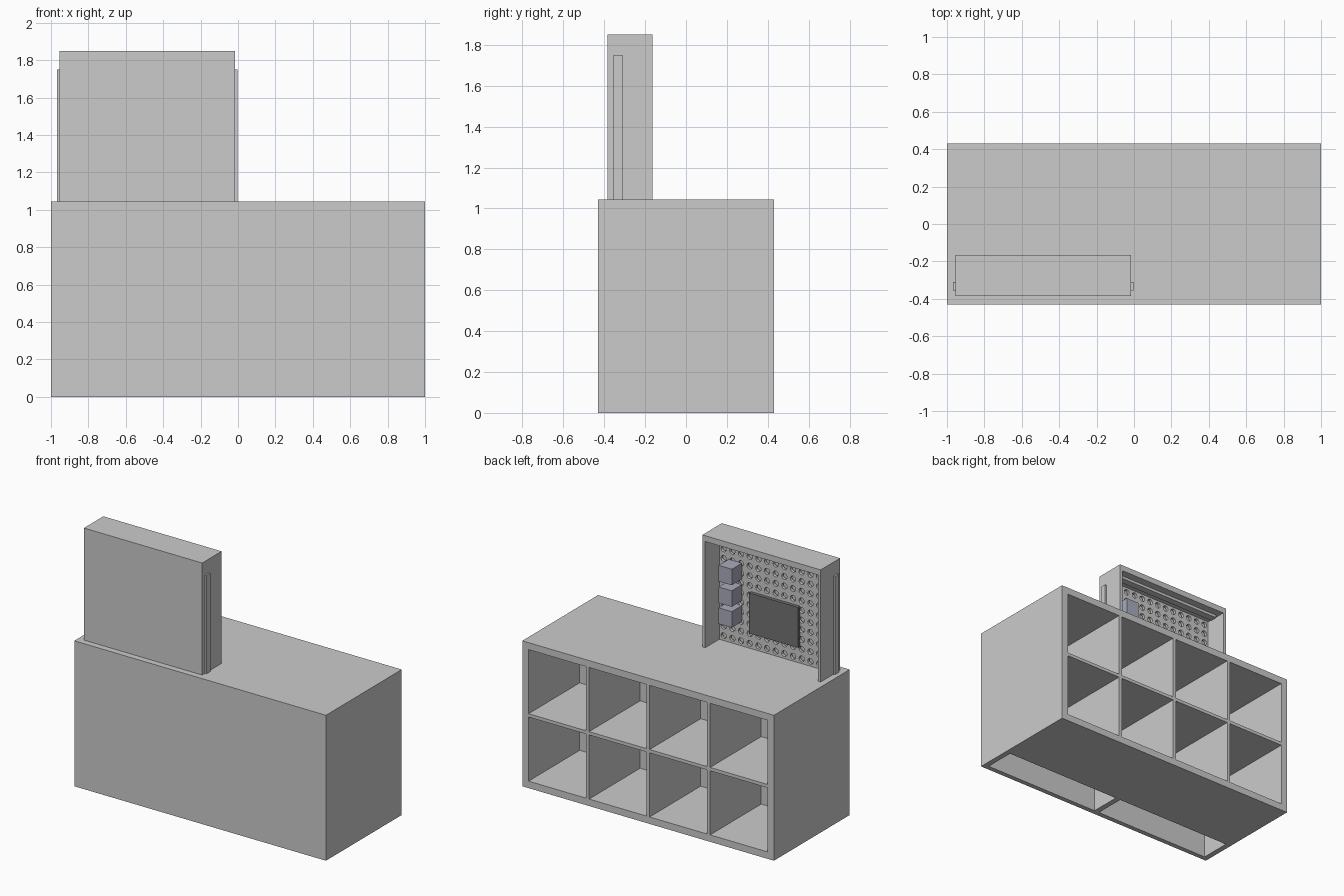
import bpy, bmesh, math
from mathutils import Vector

if "Cube" in bpy.data.objects:
    bpy.data.objects.remove(bpy.data.objects["Cube"])


def material(name, rgb):
    m = bpy.data.materials.new(name)
    m.diffuse_color = (*rgb, 1)
    m.use_nodes = True
    m.node_tree.nodes["Principled BSDF"].inputs["Base Color"].default_value = m.diffuse_color
    return m


GREY = material("light grey", (0.6, 0.6, 0.6))
DARK = material("dark grey", (0.17, 0.17, 0.17))
BLUE = material("blue grey", (0.40, 0.41, 0.50))


def finish(name, bm, mat):
    bmesh.ops.recalc_face_normals(bm, faces=bm.faces)
    me = bpy.data.meshes.new(name)
    bm.to_mesh(me)
    bm.free()
    ob = bpy.data.objects.new(name, me)
    bpy.context.collection.objects.link(ob)
    me.materials.append(mat)
    return ob


def boxes(name, spans, mat=GREY):
    """One object from boxes given as (x0, x1, y0, y1, z0, z1)."""
    bm = bmesh.new()
    for x0, x1, y0, y1, z0, z1 in spans:
        vs = bmesh.ops.create_cube(bm, size=1)["verts"]
        for v in vs:
            v.co = Vector(((x0 + x1) / 2 + v.co.x * (x1 - x0),
                           (y0 + y1) / 2 + v.co.y * (y1 - y0),
                           (z0 + z1) / 2 + v.co.z * (z1 - z0)))
    return finish(name, bm, mat)


def carve(ob, spans):
    """Cut box-shaped openings out of an object."""
    cutter = boxes("cutter", spans)
    cutter.hide_render = True
    mod = ob.modifiers.new("openings", "BOOLEAN")
    mod.operation = "DIFFERENCE"
    mod.solver = "EXACT"
    mod.object = cutter
    bpy.context.view_layer.objects.active = ob
    bpy.ops.object.modifier_apply(modifier=mod.name)
    bpy.data.objects.remove(cutter)


H = 1.045          # counter height
D = 0.43           # half depth

# Counter: eight cubbies at the back, two hollow bays open below at the front
rim, wall = 0.05, 0.024
cw = (2 - 2 * rim - 3 * wall) / 4
ch = (H - 2 * rim - wall) / 2
counter = boxes("counter", [(-1, 1, -D, D, 0, H)])
openings = []
for i in range(4):
    for k in range(2):
        x, z = -1 + rim + i * (cw + wall), rim + k * (ch + wall)
        openings.append((x, x + cw, -0.15, D + 0.1, z, z + ch))
for x0, x1 in ((-0.96, -0.02), (0.02, 0.96)):
    openings.append((x0, x1, -D + 0.035, -0.17, -0.1, H - 0.04))
carve(counter, openings)

# Display housing: thin shell open toward the back
X0, X1, Y0, Y1, TOP = -0.955, -0.015, -0.385, -0.165, 1.85
housing = boxes("display_housing", [(X0, X1, Y0, Y1, H, TOP)])
carve(housing, [(X0 + 0.022, X1 - 0.022, Y0 + 0.022, Y1 + 0.1, H - 0.1, TOP - 0.042)])

# Raised strips on both sides of the housing
boxes("side_strips", [(X0 - 0.012, X0, -0.355, -0.31, H, 1.75),
                      (X1, X1 + 0.012, -0.355, -0.31, H, 1.75)])

# Bar under the housing roof
boxes("roof_bar", [(X0 + 0.04, X1 - 0.04, -0.27, -0.22, TOP - 0.062, TOP - 0.042)])


# Pegboard: grid of square cells, each with a round through hole
def pegboard(x0, x1, z0, z1, yf, yb, cols, rows, r, n=16):
    bm = bmesh.new()
    dx, dz = (x1 - x0) / cols, (z1 - z0) / rows
    for c in range(cols):
        for w in range(rows):
            cx, cz = x0 + (c + 0.5) * dx, z0 + (w + 0.5) * dz
            rings = []
            for y, hole in ((yb, 0), (yb, 1), (yf, 1), (yf, 0)):
                ring = []
                for j in range(n):
                    a = 2 * math.pi * j / n
                    ca, sa = math.cos(a), math.sin(a)
                    m = max(abs(ca), abs(sa))
                    u, v = (r * ca, r * sa) if hole else (ca / m * dx / 2, sa / m * dz / 2)
                    ring.append(bm.verts.new((cx + u, y, cz + v)))
                rings.append(ring)
            for a, b in zip(rings, rings[1:]):
                for j in range(n):
                    k = (j + 1) % n
                    bm.faces.new((a[j], a[k], b[k], b[j]))
    bmesh.ops.remove_doubles(bm, verts=bm.verts, dist=1e-4)
    return finish("pegboard", bm, GREY)


PEG = -0.325       # back face of the pegboard
pegboard(X0 + 0.022, X1 - 0.022, H, TOP - 0.042, PEG - 0.02, PEG, 13, 11, 0.021)

# Dark screen and three small boxes mounted on the pegboard
boxes("screen", [(-0.68, -0.29, PEG, PEG + 0.025, 1.165, 1.455)], DARK)
boxes("small_boxes", [(-0.217, -0.112, PEG, PEG + 0.115, z, z + 0.115)
                      for z in (1.22, 1.37, 1.525)], BLUE)
